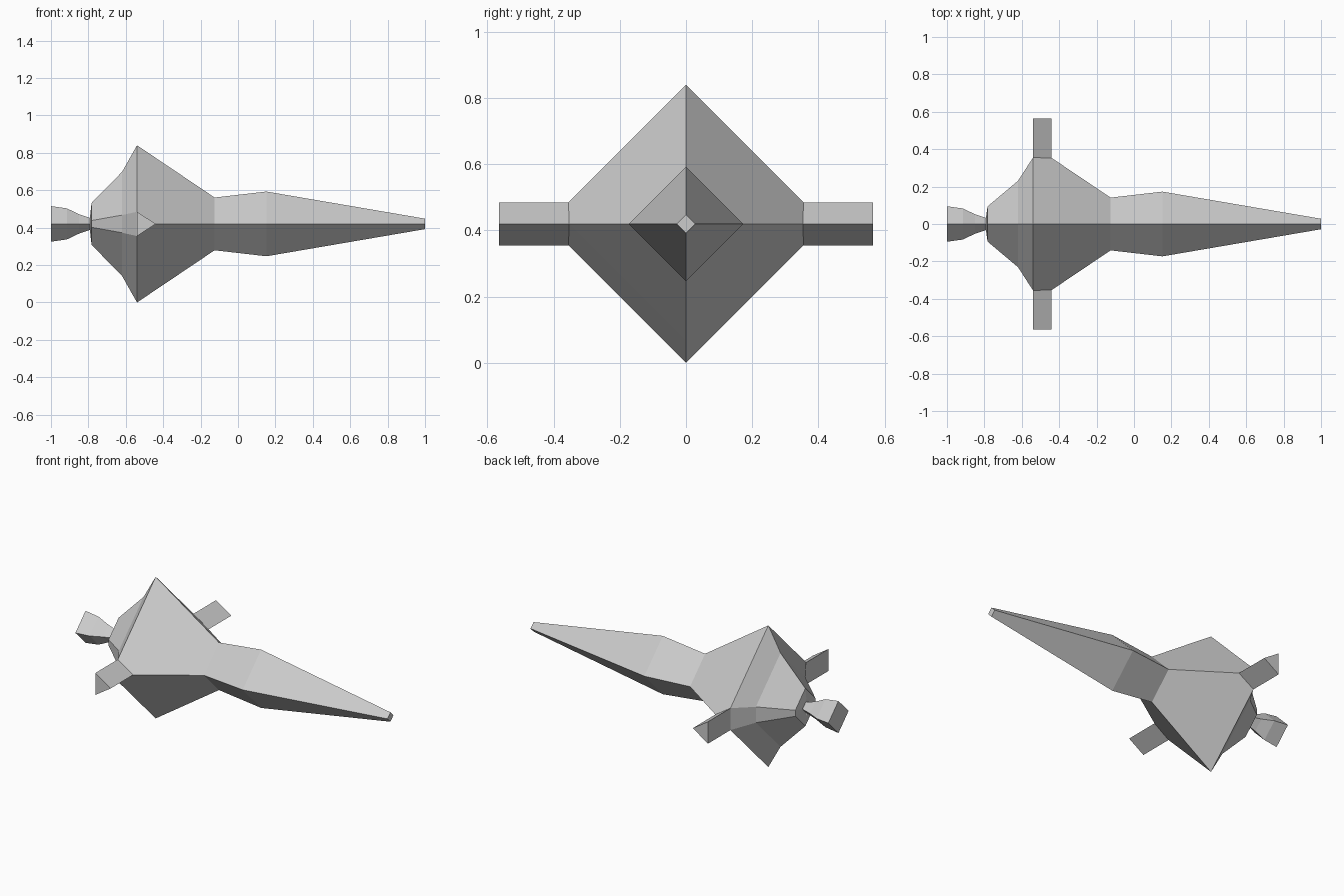
import bpy, bmesh

if "Cube" in bpy.data.objects:
    bpy.data.objects.remove(bpy.data.objects["Cube"])

grey = bpy.data.materials.new("light grey")
grey.diffuse_color = (0.6, 0.6, 0.6, 1)
grey.use_nodes = True
grey.node_tree.nodes["Principled BSDF"].inputs["Base Color"].default_value = grey.diffuse_color
CZ = 0.42  # height of the long axis


def make_object(name, rings):
    """Skin a list of equal-length vertex rings and cap both ends."""
    bm = bmesh.new()
    loops = [[bm.verts.new(p) for p in ring] for ring in rings]
    n = len(loops[0])
    for a, b in zip(loops, loops[1:]):
        for i in range(n):
            j = (i + 1) % n
            bm.faces.new((a[i], a[j], b[j], b[i]))
    bm.faces.new(loops[0])
    bm.faces.new(loops[-1])
    bmesh.ops.remove_doubles(bm, verts=bm.verts[:], dist=0.0005)
    bmesh.ops.recalc_face_normals(bm, faces=bm.faces[:])
    mesh = bpy.data.meshes.new(name)
    bm.to_mesh(mesh)
    bm.free()
    mesh.materials.append(grey)
    obj = bpy.data.objects.new(name, mesh)
    bpy.context.collection.objects.link(obj)
    return obj


def section(x, r, flat=0.0):
    """Diamond of radius r, its side corners cut to a flat of half height."""
    w = r - flat
    return [(x, 0, CZ + r), (x, w, CZ + flat), (x, w, CZ - flat),
            (x, 0, CZ - r), (x, -w, CZ - flat), (x, -w, CZ + flat)]


# hull: flared end, narrow neck, wide diamond body and long tapering boom
profile = [(-1, 0.095), (-0.915, 0.083), (-0.85, 0.052), (-0.785, 0.03),
           (-0.79, 0.05, 0.006), (-0.783, 0.112, 0.018), (-0.62, 0.278, 0.047),
           (-0.54, 0.42, 0.065), (-0.44, 0.353), (-0.125, 0.141),
           (0.152, 0.173), (1, 0.028)]
make_object("hull", [section(*p) for p in profile])

# side fins: wedge prisms growing from the side flats
for side, name in ((-1, "front_fin"), (1, "back_fin")):
    make_object(name, [[(-0.54, side * y, CZ + 0.065),
                        (-0.54, side * y, CZ - 0.065),
                        (-0.44, side * y, CZ)] for y in (0.353, 0.565)])
